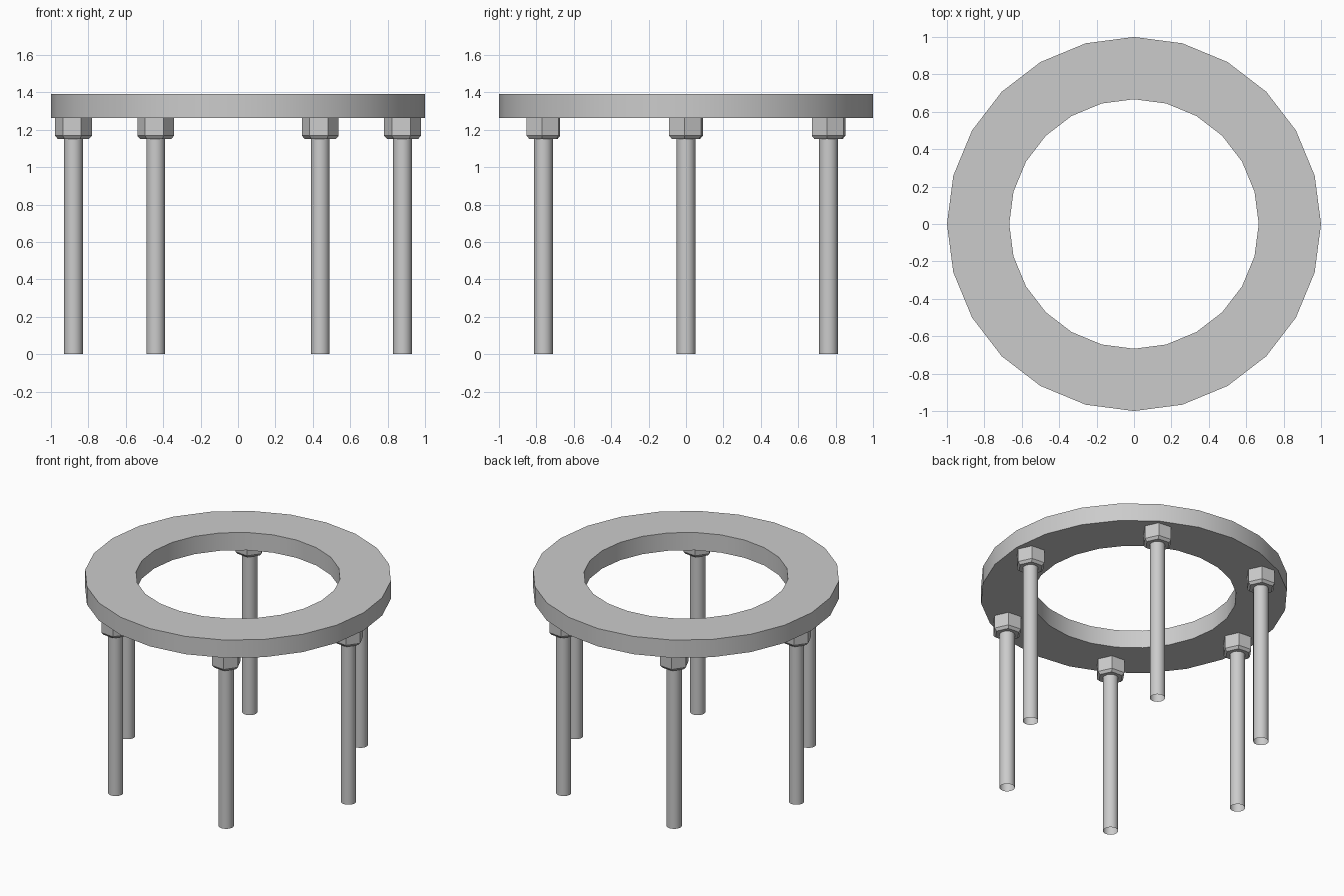
import bpy, bmesh
from math import cos, sin, pi, radians

if "Cube" in bpy.data.objects:
    bpy.data.objects.remove(bpy.data.objects["Cube"])

RING_BOTTOM, RING_TOP = 1.262, 1.39
BOLT_CIRCLE = 0.88


def lathe(name, profile, sides, location=(0, 0, 0), turn=0.0, loop=False, cap=False):
    """Sweep (radius, z) points around z with a fixed number of sides."""
    bm = bmesh.new()
    rings = [[bm.verts.new((r * cos(turn + 2 * pi * i / sides),
                            r * sin(turn + 2 * pi * i / sides), z))
              for i in range(sides)] for r, z in profile]
    pairs = list(zip(rings, rings[1:]))
    if loop:
        pairs.append((rings[-1], rings[0]))
    for a, b in pairs:
        for i in range(sides):
            j = (i + 1) % sides
            bm.faces.new((a[i], a[j], b[j], b[i]))
    if cap:
        bm.faces.new(rings[0][::-1])
        bm.faces.new(rings[-1])
    mesh = bpy.data.meshes.new(name)
    bm.to_mesh(mesh)
    bm.free()
    obj = bpy.data.objects.new(name, mesh)
    obj.location = location
    bpy.context.collection.objects.link(obj)
    return obj


def smooth(obj):
    bpy.ops.object.select_all(action='DESELECT')
    obj.select_set(True)
    bpy.context.view_layer.objects.active = obj
    bpy.ops.object.shade_smooth_by_angle(angle=radians(30))


# Flat 24-sided ring on top
smooth(lathe("flange_ring",
             [(0.667, RING_BOTTOM), (1.0, RING_BOTTOM), (1.0, RING_TOP), (0.667, RING_TOP)],
             24, loop=True))

# Six anchor rods (open at the foot), each with a chamfered hex nut under the ring
for k in range(6):
    a = k * pi / 3
    spot = (BOLT_CIRCLE * cos(a), BOLT_CIRCLE * sin(a), 0)
    smooth(lathe(f"anchor_rod_{k + 1}", [(0.05, 0), (0.05, RING_BOTTOM)], 16, spot))
    lathe(f"hex_nut_{k + 1}",
          [(0.083, 1.15), (0.099, 1.168), (0.099, RING_BOTTOM)],
          6, spot, turn=radians(-5), cap=True)
